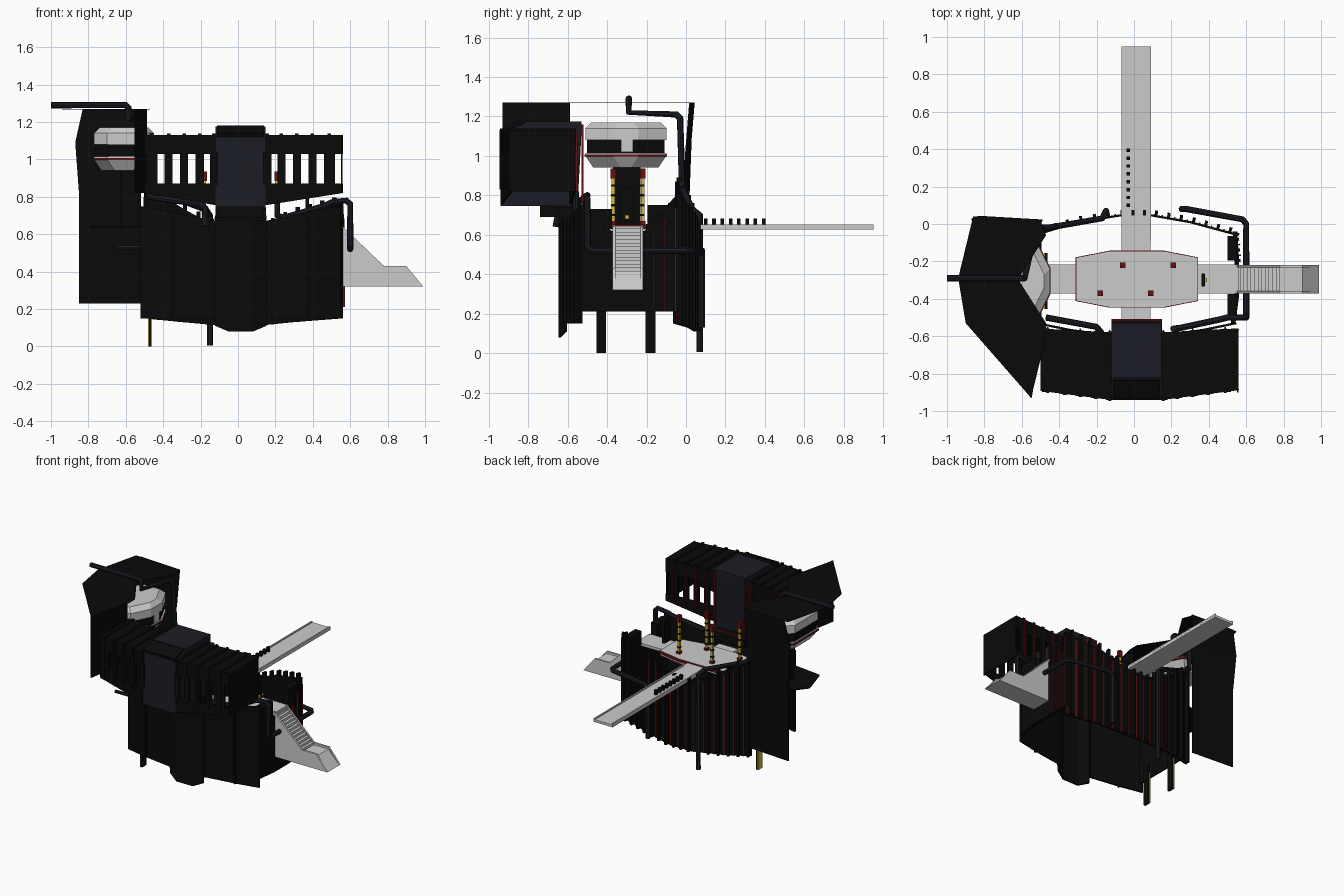
import bpy, bmesh, math
from mathutils import Vector

if "Cube" in bpy.data.objects:
    bpy.data.objects.remove(bpy.data.objects["Cube"])


def mat(name, r, g, b):
    m = bpy.data.materials.new(name)
    m.diffuse_color = (r, g, b, 1)
    m.use_nodes = True
    m.node_tree.nodes["Principled BSDF"].inputs["Base Color"].default_value = m.diffuse_color
    return m


BLACK = mat("black", .003, .003, .003)
NAVY = mat("navy", .011, .012, .018)
RED = mat("red", .14, .005, .005)
YELLOW = mat("yellow", .65, .5, .03)
GREY = mat("grey", .56, .56, .56)


def mesh(name, verts, faces, m, thick=0, recalc=True):
    me = bpy.data.meshes.new(name)
    me.from_pydata(verts, [], faces)
    if recalc:
        bm = bmesh.new()
        bm.from_mesh(me)
        bmesh.ops.recalc_face_normals(bm, faces=bm.faces)
        bm.to_mesh(me)
        bm.free()
    ob = bpy.data.objects.new(name, me)
    bpy.context.collection.objects.link(ob)
    me.materials.append(m)
    if thick:
        s = ob.modifiers.new("thickness", "SOLIDIFY")
        s.thickness, s.offset = thick, 0
    return ob


def loft(name, rings, m):
    """Closed solid through rings of equal length."""
    n = len(rings[0])
    verts = [p for r in rings for p in r]
    faces = [tuple(range(n)), tuple(range(len(verts) - n, len(verts)))]
    for k in range(len(rings) - 1):
        for i in range(n):
            j = (i + 1) % n
            faces.append((k*n + i, k*n + j, k*n + n + j, k*n + n + i))
    return mesh(name, verts, faces, m)


def prism(name, pts, z0, z1, m):
    return loft(name, [[(x, y, z0) for x, y in pts], [(x, y, z1) for x, y in pts]], m)


def side_prism(name, pts, y0, y1, m):
    return loft(name, [[(x, y0, z) for x, z in pts], [(x, y1, z) for x, z in pts]], m)


def box(name, c, s, m, rz=0):
    x, y, z = (v / 2 for v in s)
    ob = prism(name, [(-x, -y), (x, -y), (x, y), (-x, y)], -z, z, m)
    ob.location, ob.rotation_euler[2] = c, rz
    return ob


def wall(name, pts, m=BLACK, thick=.012):
    """Upright sheet along points (x, y, bottom, top)."""
    n = len(pts)
    verts = [(x, y, b) for x, y, b, t in pts] + [(x, y, t) for x, y, b, t in pts]
    return mesh(name, verts, [(i, i+1, n+i+1, n+i) for i in range(n - 1)], m, thick, thick > 0)


def fins(name, pts, pitch, out, up, red_side, length=0):
    """Fins and red strips spaced along a wall path; length 0 means full height."""
    for a, b in zip(pts, pts[1:]):
        d = Vector((b[0] - a[0], b[1] - a[1]))
        n = max(1, round(d.length / pitch))
        nrm = Vector((d.y, -d.x)).normalized()
        ang = math.atan2(d.y, d.x)
        for i in range(n):
            for off, w, dep, m, extra in ((.25, .016, abs(out), BLACK, up), (.75, .008, .012, RED, -.03)):
                t = (i + off) / n
                x, y, zb, zt = (p + (q - p) * t for p, q in zip(a, b))
                o = nrm * (out / 2 if m is BLACK else .006 * red_side)
                zt += extra
                if m is BLACK and length:
                    zb = zt - length
                box(name if m is BLACK else name + "_red_strip", (x + o.x, y + o.y, (zb + zt) / 2),
                    (w, dep, zt - zb), m, ang)


def pipe(name, pts, r=.017):
    cu = bpy.data.curves.new(name, "CURVE")
    cu.dimensions, cu.bevel_depth, cu.bevel_resolution, cu.use_fill_caps = "3D", r, 2, True
    sp = cu.splines.new("POLY")
    sp.points.add(len(pts) - 1)
    for p, c in zip(sp.points, pts):
        p.co = (*c, 1)
    ob = bpy.data.objects.new(name, cu)
    bpy.context.collection.objects.link(ob)
    cu.materials.append(NAVY)
    bpy.ops.object.select_all(action="DESELECT")
    ob.select_set(True)
    bpy.context.view_layer.objects.active = ob
    bpy.ops.object.convert(target="MESH")
    bpy.ops.object.shade_smooth_by_angle()


XC = .0135  # centre of the front gallery

# Central platform with red rim
plan = [(-.31, -.18), (-.13, -.145), (.16, -.145), (.34, -.18), (.34, -.41), (.16, -.445), (-.13, -.445), (-.31, -.41)]
prism("platform", plan, .62, .65, GREY)
prism("platform_rim", [(XC + (x - XC) * 1.01, -.295 + (y + .295) * 1.015) for x, y in plan], .63, .651, RED)
prism("platform_deck", [(XC + (x - XC) * .995, -.295 + (y + .295) * .99) for x, y in plan], .65, .653, GREY)

# Yellow columns with red feet and caps
for x, y in ((-.06, -.22), (.21, -.22), (-.18, -.37), (.09, -.37)):
    box("column", (x, y, .77), (.018, .018, .24), YELLOW)
    for k in range(4):
        box("column_band", (x, y, .70 + k * .05), (.021, .021, .012), BLACK)
    box("column_cap", (x, y, .91), (.028, .028, .05), RED)
    box("column_foot", (x, y, .66), (.028, .028, .02), RED)

# Walkways and long back bridge
box("back_bridge", (.012, .4, .635), (.155, 1.1, .018), GREY)
for s in (-1, 1):
    box("bridge_lip", (.012 + s * .073, .43, .645), (.01, 1.04, .014), GREY)
box("front_walkway", (.012, -.475, .635), (.155, .08, .02), GREY)
box("left_walkway", (-.4, -.295, .635), (.18, .155, .02), GREY)
box("right_walkway", (.45, -.295, .635), (.22, .155, .02), GREY)
for i in range(8):
    box("bridge_block", (-.03, .1 + i * .042, .665), (.018, .018, .035), BLACK)
box("console", (.37, -.3, .75), (.02, .07, .17), BLACK)
box("console_lamp", (.385, -.3, .69), (.012, .02, .02), YELLOW)

# Staircase with side cheeks and ramp
for y in (-.372, -.232):
    side_prism("stair_cheek", [(.55, .32), (.99, .32), (.9, .43), (.78, .43), (.55, .65)], y, y + .014, GREY)
steps = [(.55, .32), (.99, .32), (.9, .415), (.78, .415)]
for i in range(12):
    z = .415 + i * .018
    x = .78 - i * .0192
    steps += [(x, z + .018), (x - .0192, z + .018)]
side_prism("staircase", steps, -.36, -.23, GREY)

# Lower enclosure walls
back = [(.56, -.06, .15, .78), (.3, .01, .13, .71), (.1, .045, .11, .62), (-.08, .045, .11, .62),
        (-.3, .01, .13, .74), (-.5, -.05, .15, .87)]
wall("back_wall", back)
fins("back_fin", back[::-1], .07, -.03, .03, -1)
front = [(-.52, -.53, .15, .75), (-.35, -.565, .15, .72), (-.12, -.6, .15, .67)]
wall("front_wall_left", front)
wall("front_wall_right", [(XC * 2 - x, y, b, t) for x, y, b, t in front])
wall("front_wall_centre", [(-.12, -.61, .11, .7), (-.05, -.64, .08, .7), (.08, -.64, .08, .7), (.15, -.61, .11, .7)])
box("front_sill", (XC, -.58, .705), (.27, .14, .07), BLACK)
box("front_sill_trim", (XC, -.512, .742), (.27, .01, .008), RED)
for x, y in ((-.35, -.572), (-.12, -.61), (.147, -.61), (.377, -.572)):
    box("front_rib", (x, y, .42), (.012, .022, .54), BLACK)
right = [(.53, -.53, .21, .74), (.55, -.38, .21, .62), (.55, -.21, .21, .62), (.54, -.04, .21, .78)]
wall("right_wall", right, thick=.025)
fins("right_fin", right[2:], .06, .02, .02, 3, .12)
for y, z in ((-.44, .7), (-.13, .72)):
    box("right_parapet", (.525, y, z - .02), (.05, .13, .1), BLACK)
left = [(-.5, -.53, .21, .75), (-.5, -.38, .21, .62), (-.5, -.21, .21, .62), (-.5, -.05, .21, .8)]
wall("left_wall", left)
for y in (-.43, -.18):
    box("leg", (-.47, y, .15), (.014, .05, .3), BLACK)
    box("leg_stripe", (-.479, y, .12), (.006, .05, .24), YELLOW)

# Tall hood on the left: notched roof, back wall, front strip
roof = [(-.86, .04), (-.5, .02), (-.47, -.06), (-.62, -.295), (-.47, -.53), (-.47, -.6), (-.55, -.93),
        (-.9, -.53), (-.94, -.29)]
prism("hood_roof", roof, 1.267, 1.27, BLACK)
mesh("hood_back_wall", [(-.85, .015, .23), (-.52, -.01, .23), (-.52, -.01, .85), (-.5, .0, 1.02), (-.49, .02, 1.27),
     (-.83, .04, 1.27), (-.87, .025, 1.09), (-.85, .015, .82)], [(0, 1, 2, 7), (7, 2, 3, 6), (6, 3, 4, 5)], BLACK, .008)
wall("hood_front_wall", [(-.55, -.93, .82, 1.27), (-.49, -.59, .82, 1.27)], thick=.006)
box("hood_trim", (-.475, -.56, .96), (.012, .012, .32), RED)
prism("hood_floor", [(-.5, -.08), (-.66, -.12), (-.8, -.3), (-.74, -.5), (-.5, -.53)], .632, .642, BLACK)


# Faceted pod inside the hood
def pod(g, z):
    x0, x1, y0, y1 = -.77 + g, -.45 - g, -.51 + g, -.1 - g
    c = .07
    return [(x0 + c, y0, z), (x1 - c, y0, z), (x1, y0 + c * 2, z), (x1, y1 - c * 2, z),
            (x1 - c, y1, z), (x0 + c, y1, z), (x0, y1 - c, z), (x0, y0 + c, z)]


loft("pod_base", [pod(.04, .94), pod(0, 1.0), pod(0, 1.015)], GREY)
loft("pod_trim", [pod(-.004, .998), pod(-.004, 1.008)], RED)
loft("pod_window", [pod(.008, 1.015), pod(.008, 1.08)], BLACK)
loft("pod_top", [pod(0, 1.08), pod(0, 1.14), pod(.03, 1.17)], GREY)
box("pod_front_post", (-.46, -.3, 1.05), (.02, .06, .06), GREY)
box("pod_stem", (-.58, -.3, .79), (.1, .14, .3), BLACK)


# Front gallery with slits: bands, posts, roof ribs
def gallery_y(x, inner):
    f = max(0, (abs(x - XC) - .135) / .39)
    return -.585 + .02 * f if inner else -.935 + .05 * f


for a, b in ((-.5, -.12), (.147, .56)):
    ends = (a, b)
    low = [.82, .755] if a < 0 else [.755, .82]
    for inner in (False, True):
        wall("gallery_upper_band", [(x, gallery_y(x, inner), 1.03, 1.13) for x in ends])
        wall("gallery_lower_band", [(x, gallery_y(x, inner), z, .87) for x, z in zip(ends, low)])
    prism("gallery_roof", [(x, gallery_y(x, False)) for x in ends] + [(x, gallery_y(x, True)) for x in ends[::-1]],
          1.12, 1.13, BLACK)
for inner in (False, True):
    for s in (-1, 1):
        for d in (.143, .218, .301, .384, .475):
            x = XC + s * d
            y = gallery_y(x, inner)
            box("gallery_post", (x, y, .95), (.043 if d < .4 else .06, .014, .18), BLACK)
            if inner:
                box("gallery_post_trim", (x, y + .012, .97), (.008, .01, .3), RED)
                yo = gallery_y(x, False)
                box("gallery_roof_rib", (x, (y + yo) / 2, 1.132), (.018, y - yo + .02, .012), BLACK)
            else:
                box("gallery_rib", (x, y - .006, .98), (.012, .012, .3), BLACK)
wall("gallery_end", [(.556, -.9, .82, 1.13), (.556, -.565, .82, 1.13)], thick=.008)

# Navy cabin in the gallery centre
loft("cabin", [[(-.12, y, z), (.147, y, z)] + [(.147, y2, z), (-.12, y2, z)]
               for y, y2, z in ((-.94, -.55, .745), (-.925, -.53, 1.12), (-.82, -.53, 1.165), (-.82, -.53, 1.175))], NAVY)
box("cabin_brow", (XC, -.88, 1.152), (.25, .1, .02), BLACK).rotation_euler[0] = math.radians(23)
box("cabin_neck", (XC, -.66, .72), (.25, .16, .06), BLACK)
for s in (-1, 1):
    box("cabin_trim", (XC + s * .12, -.525, .96), (.012, .012, .4), RED)

# Pipes
pipe("hood_pipe", [(-1, -.29, 1.29), (-.6, -.29, 1.29), (-.585, -.29, 1.275), (-.585, -.29, 1.22), (-.53, -.05, 1.21),
     (-.51, -.03, 1.19), (-.5, -.02, .87), (-.46, -.02, .84), (-.17, .03, .73), (-.15, .07, .7), (-.15, .07, .005)])
pipe("front_left_pipe", [(-.65, -.5, .53), (-.5, -.5, .53)], .012)
pipe("front_left_rail", [(-.47, -.5, .8), (-.2, -.55, .76), (-.175, -.58, .74), (-.175, -.65, .7), (-.175, -.66, .64)])
pipe("right_pipe", [(.21, -.56, .82), (.21, -.56, .7), (.25, -.555, .69), (.46, -.51, .75), (.5, -.5, .77), (.58, -.5, .78),
     (.6, -.5, .76), (.6, -.5, .54), (.6, -.48, .52), (.6, 0, .52), (.58, .025, .52), (.28, .08, .52),
     (.255, .08, .5), (.255, .08, .13)])
